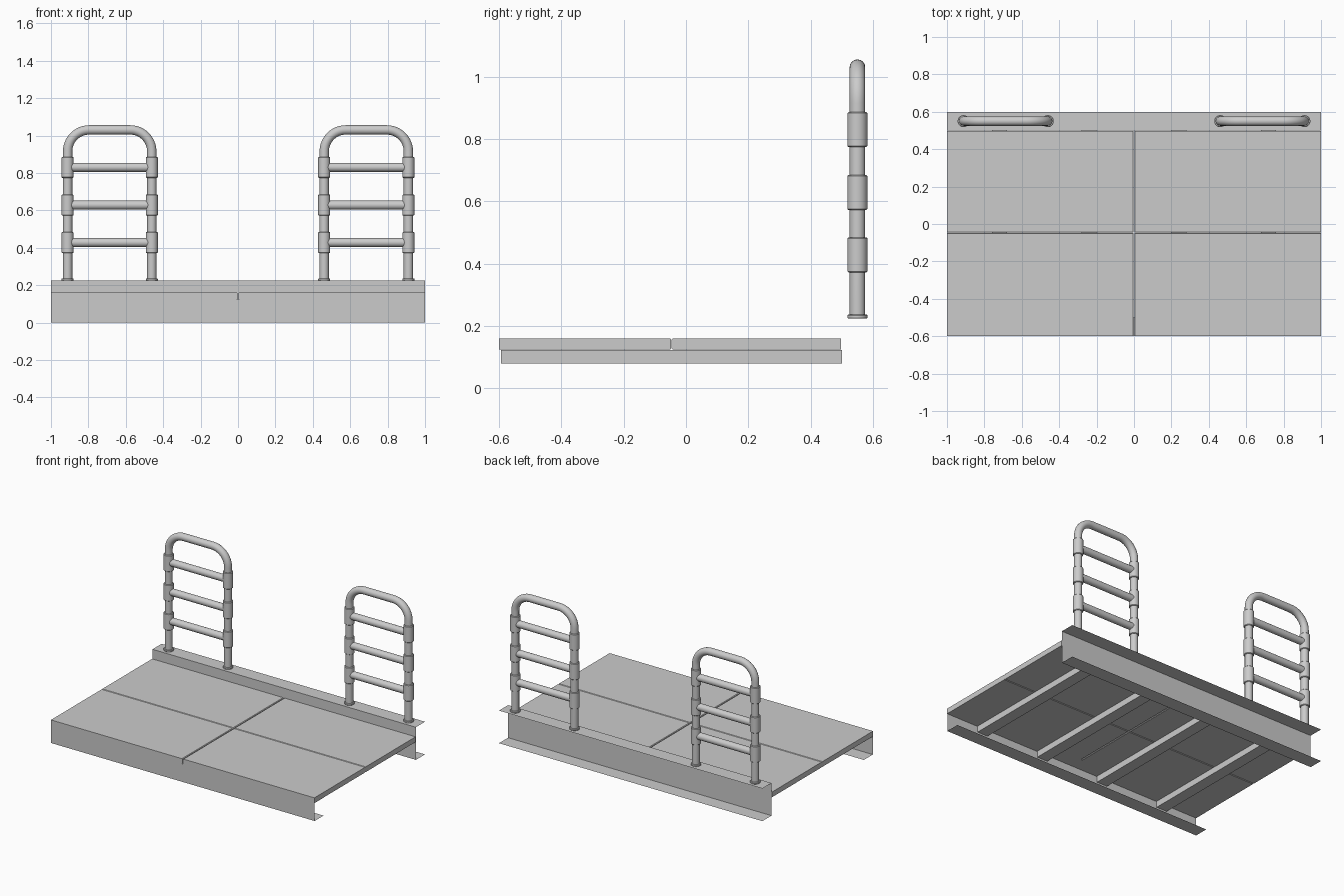
import bpy, bmesh, math
from mathutils import Vector, Matrix

if "Cube" in bpy.data.objects:
    bpy.data.objects.remove(bpy.data.objects["Cube"], do_unlink=True)

steel = bpy.data.materials.new("light_grey")
steel.use_nodes = True
GREY = (0.6, 0.6, 0.6, 1)
steel.diffuse_color = GREY
steel.node_tree.nodes["Principled BSDF"].inputs["Base Color"].default_value = GREY


def finish(name, bm, smooth=False):
    mesh = bpy.data.meshes.new(name)
    bmesh.ops.recalc_face_normals(bm, faces=bm.faces)
    bm.to_mesh(mesh)
    bm.free()
    obj = bpy.data.objects.new(name, mesh)
    bpy.context.collection.objects.link(obj)
    mesh.materials.append(steel)
    if smooth:
        smooth_shade(obj)
    return obj


def smooth_shade(obj):
    bpy.ops.object.select_all(action="DESELECT")
    obj.select_set(True)
    bpy.context.view_layer.objects.active = obj
    bpy.ops.object.shade_smooth_by_angle(angle=math.radians(35))


def box_mesh(lo, hi):
    lo, hi = Vector(lo), Vector(hi)
    bm = bmesh.new()
    bmesh.ops.create_cube(bm, size=1)
    for v in bm.verts:
        v.co = (lo + hi) / 2 + v.co * (hi - lo)
    return bm


def channel(name, web_y, flange_y, top):
    """Thin sheet channel, open to the back."""
    profile = [(flange_y, top), (web_y, top), (web_y, 0), (flange_y, 0)]
    bm = bmesh.new()
    rows = [[bm.verts.new((x, y, z)) for y, z in profile] for x in (-1, 1)]
    for i in range(3):
        bm.faces.new((rows[0][i], rows[0][i + 1], rows[1][i + 1], rows[1][i]))
    return finish(name, bm)


def cylinder(name, start, end, radius, chamfer=0):
    start, end = Vector(start), Vector(end)
    axis = end - start
    bm = bmesh.new()
    bmesh.ops.create_cone(bm, cap_ends=True, segments=32, radius1=radius,
                          radius2=radius, depth=axis.length)
    if chamfer:
        rims = [e for e in bm.edges if abs(e.verts[0].co.z - e.verts[1].co.z) < 1e-5]
        bmesh.ops.bevel(bm, geom=rims, offset=chamfer, segments=1, affect="EDGES")
    turn = Vector((0, 0, 1)).rotation_difference(axis).to_matrix().to_4x4()
    bm.transform(Matrix.Translation((start + end) / 2) @ turn)
    return finish(name, bm, True)


# Deck panels with chamfered seams
SEAM_Y = -0.047
GAP = 0.002
for side, x0, x1 in (("right", -1, -GAP), ("left", GAP, 1)):
    for row, y0, y1 in (("front", -0.6, SEAM_Y - 0.0005), ("back", SEAM_Y + 0.0005, 0.497)):
        bm = box_mesh((x0, y0, 0.124), (x1, y1, 0.16))
        seams = []
        for e in bm.edges:
            a, b = (v.co for v in e.verts)
            if abs(a.z - b.z) < 1e-5 and (
                    max(abs(a.x), abs(b.x)) < 0.01
                    or max(abs(a.y - SEAM_Y), abs(b.y - SEAM_Y)) < 0.01):
                seams.append(e)
        bmesh.ops.bevel(bm, geom=seams, offset=0.004, segments=1, affect="EDGES")
        finish(f"deck_panel_{row}_{side}", bm)

# Edge channels
channel("front_channel", -0.597, -0.5, 0.123)
channel("back_channel", 0.501, 0.6, 0.224)

# Joists under the deck
for i in range(4):
    x = -0.72 + 0.48 * i
    finish(f"joist_{i + 1}", box_mesh((x - 0.04, -0.593, 0.08), (x + 0.04, 0.5, 0.122)))

# Handrail frames
RAIL_Y, TUBE, BASE_Z, TOP_Z, BEND = 0.55, 0.025, 0.224, 1.03, 0.115
RUNGS = (0.428, 0.628, 0.83)


def hoop(name, xa, xb):
    path = [(xa, BASE_Z)]
    for cx, begin in ((xa + BEND, math.pi), (xb - BEND, math.pi / 2)):
        for k in range(13):
            a = begin - k / 12 * math.pi / 2
            path.append((cx + BEND * math.cos(a), TOP_Z - BEND + BEND * math.sin(a)))
    path.append((xb, BASE_Z))
    curve = bpy.data.curves.new(name, "CURVE")
    curve.dimensions = "3D"
    curve.bevel_depth = TUBE
    curve.bevel_resolution = 6
    curve.use_fill_caps = True
    spline = curve.splines.new("POLY")
    spline.points.add(len(path) - 1)
    for p, (x, z) in zip(spline.points, path):
        p.co = (x, RAIL_Y, z, 1)
    curve.materials.append(steel)
    obj = bpy.data.objects.new(name, curve)
    bpy.context.collection.objects.link(obj)
    bpy.ops.object.select_all(action="DESELECT")
    obj.select_set(True)
    bpy.context.view_layer.objects.active = obj
    bpy.ops.object.convert(target="MESH")
    smooth_shade(bpy.context.view_layer.objects.active)


for side, xa, xb in (("right", -0.911, -0.461), ("left", 0.461, 0.911)):
    hoop(f"handrail_hoop_{side}", xa, xb)
    for j, z in enumerate(RUNGS):
        cylinder(f"rung_{side}_{j + 1}", (xa, RAIL_Y, z), (xb, RAIL_Y, z), 0.024)
    for post, x in (("outer" if side == "right" else "inner", xa),
                    ("inner" if side == "right" else "outer", xb)):
        cylinder(f"post_foot_{side}_{post}", (x, RAIL_Y, BASE_Z),
                 (x, RAIL_Y, BASE_Z + 0.012), 0.032, 0.002)
        for j, z in enumerate(RUNGS):
            cylinder(f"collar_{side}_{post}_{j + 1}", (x, RAIL_Y, z - 0.056),
                     (x, RAIL_Y, z + 0.056), 0.032, 0.003)
